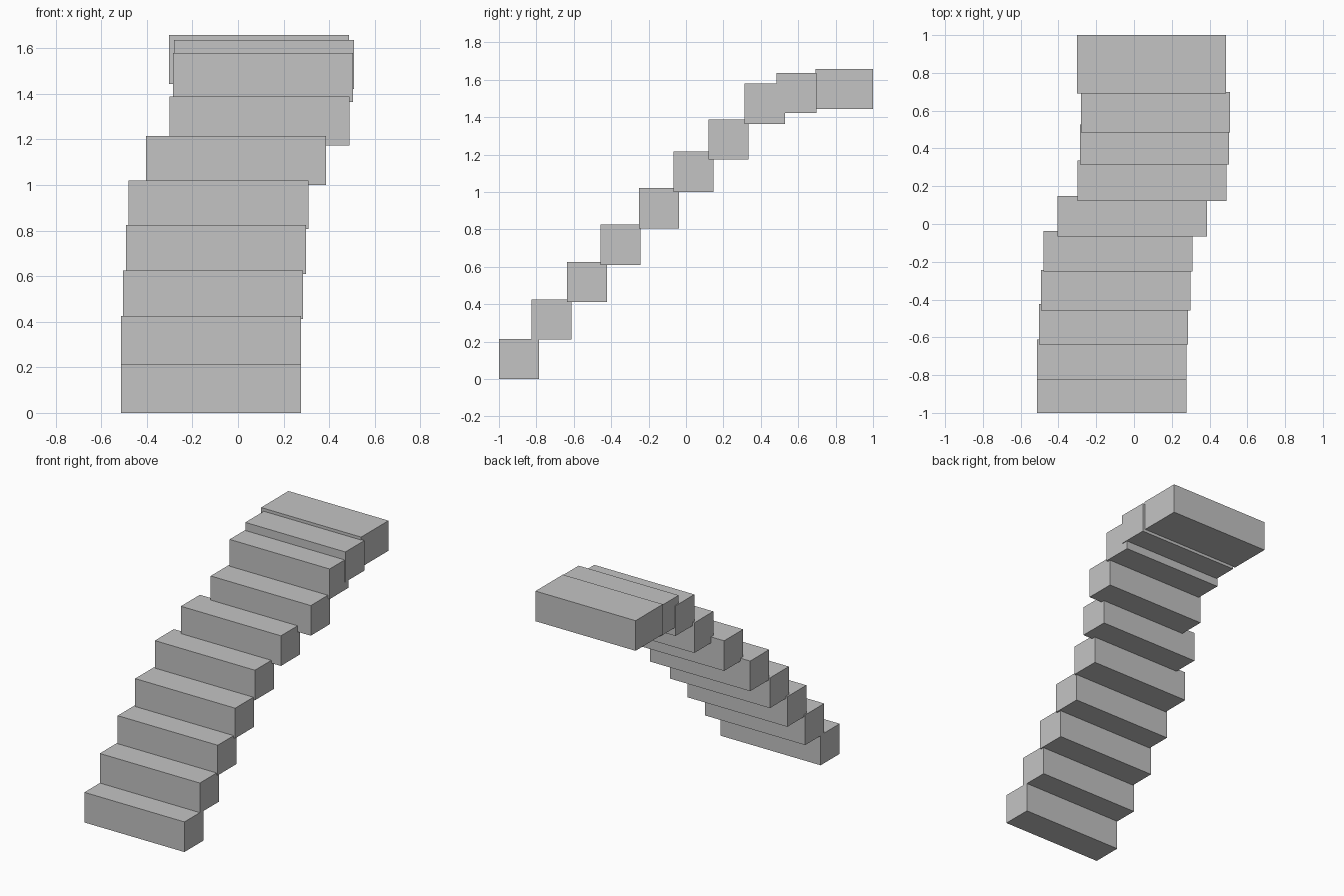
import bpy

cube = bpy.data.objects.get("Cube")
if cube:
    bpy.data.objects.remove(cube, do_unlink=True)

# Single plain stone colour
stone = bpy.data.materials.new("plain_grey")
stone.use_nodes = True
grey = (0.55, 0.55, 0.55, 1)
stone.diffuse_color = grey
stone.node_tree.nodes["Principled BSDF"].inputs["Base Color"].default_value = grey

WIDTH, DEPTH, HEIGHT = 0.79, 0.214, 0.215


def add_block(name, left, front, top, depth):
    """Block placed by its lowest x, its front y and its top z."""
    bpy.ops.mesh.primitive_cube_add(
        size=1, location=(left + WIDTH / 2, front + depth / 2, top - HEIGHT / 2))
    block = bpy.context.object
    block.name = name
    block.scale = (WIDTH, depth, HEIGHT)
    bpy.ops.object.transform_apply(location=False, rotation=False, scale=True)
    block.data.materials.append(stone)


# Steps of the winding stair: lowest x, front y, top z
steps = [
    (-0.513, -1.0, 0.215),
    (-0.513, -0.826, 0.426),
    (-0.504, -0.637, 0.626),
    (-0.492, -0.457, 0.825),
    (-0.48, -0.252, 1.021),
    (-0.404, -0.067, 1.216),
    (-0.3, 0.121, 1.388),
    (-0.286, 0.314, 1.579),
    (-0.281, 0.484, 1.637),
]
for i, (left, front, top) in enumerate(steps, 1):
    add_block(f"step_{i}", left, front, top, DEPTH)

# Deeper landing at the top
add_block("top_landing", -0.302, 0.692, 1.658, 0.308)
